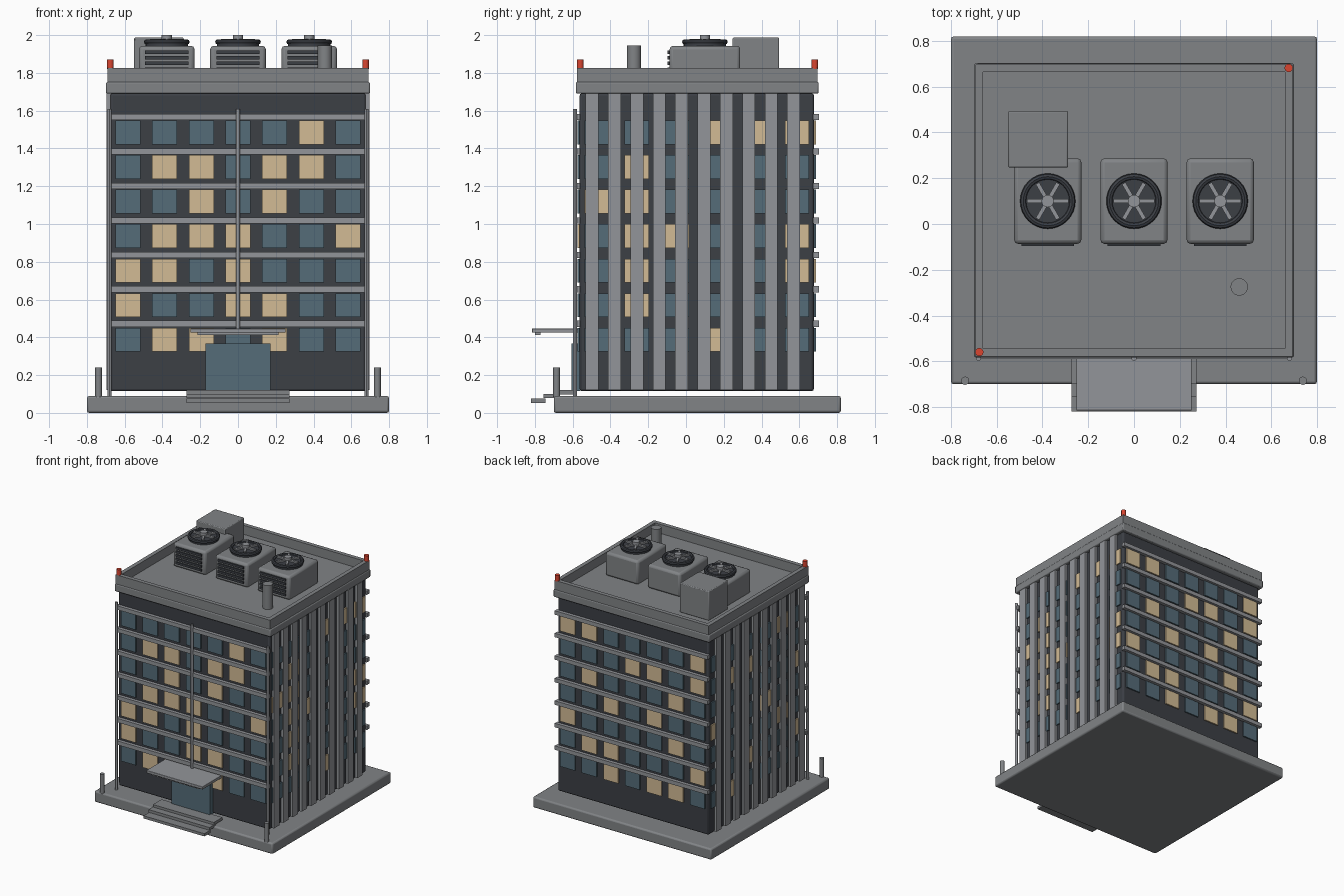
import bpy, math
from math import pi

if "Cube" in bpy.data.objects:
    bpy.data.objects.remove(bpy.data.objects["Cube"])

CY = 0.057  # centre of the tower in y


def mat(name, c):
    m = bpy.data.materials.new(name)
    m.diffuse_color = (*c, 1)
    m.use_nodes = True
    m.node_tree.nodes["Principled BSDF"].inputs["Base Color"].default_value = m.diffuse_color
    return m


DARK = mat("dark_cladding", (0.045, 0.05, 0.06))
GLASS = mat("blue_glass", (0.09, 0.15, 0.19))
LIT = mat("lit_glass", (0.65, 0.5, 0.3))
RED = mat("red_lamp", (0.7, 0.06, 0.03))
GREY = mat("concrete", (0.22, 0.23, 0.24))
LIGHT = mat("light_metal", (0.29, 0.3, 0.32))


def box(name, x0, x1, y0, y1, z0, z1, m=GREY, bevel=0.0):
    bpy.ops.mesh.primitive_cube_add(size=1, location=((x0 + x1) / 2, (y0 + y1) / 2, (z0 + z1) / 2))
    o = bpy.context.object
    o.name = name
    o.scale = (x1 - x0, y1 - y0, z1 - z0)
    bpy.ops.object.transform_apply(location=False, rotation=False, scale=True)
    o.data.materials.append(m)
    if bevel:
        b = o.modifiers.new("bevel", "BEVEL")
        b.width, b.segments = bevel, 2
        bpy.ops.object.shade_smooth_by_angle()
    return o


def cyl(name, x, y, z0, z1, r, m=GREY, n=20):
    bpy.ops.mesh.primitive_cylinder_add(vertices=n, radius=r, depth=z1 - z0, location=(x, y, (z0 + z1) / 2))
    o = bpy.context.object
    o.name = name
    o.data.materials.append(m)
    bpy.ops.object.shade_smooth_by_angle()
    return o


def boxes(name, cells, m):
    """One mesh object out of many boxes given as x0,x1,y0,y1,z0,z1."""
    v, f = [], []
    for c in cells:
        k = len(v)
        v += [(c[i], c[2 + j], c[4 + h]) for h in (0, 1) for j in (0, 1) for i in (0, 1)]
        f += [[k + i for i in q] for q in ((0, 2, 3, 1), (4, 5, 7, 6), (0, 1, 5, 4),
                                           (2, 6, 7, 3), (0, 4, 6, 2), (1, 3, 7, 5))]
    me = bpy.data.meshes.new(name)
    me.from_pydata(v, [], f)
    me.materials.append(m)
    o = bpy.data.objects.new(name, me)
    bpy.context.collection.objects.link(o)
    return o


# plinth and tower
box("base_slab", -0.8, 0.8, -0.7, 0.82, 0, 0.09, GREY, 0.012)
box("tower_body", -0.676, 0.676, -0.563, 0.677, 0.115, 1.692, DARK, 0.012)

# windows: lit columns per row, top row first
rows = [1.485 - 0.183 * i for i in range(7)]
lit = {
    "front": ["5", "1245", "24", "1236", "013", "034", "124"],
    "back": ["650", "320", "51", "42", "16", "540", "421"],
    "right": ["345", "1", "01", "125", "15", "1", "3"],
    "left": ["1", "34", "0", "25", "1", "03", "4"],
}
for side, pattern in lit.items():
    plain, warm = [], []
    for z, on in zip(rows, pattern):
        n = 7 if side in ("front", "back") else 6
        for c in range(n):
            if n == 7:
                x = (c - 3) * 0.194
                y = (-0.574, -0.555) if side == "front" else (0.67, 0.688)
                cell = (x - 0.066, x + 0.066, *y, z - 0.063, z + 0.063)
            else:
                y = CY + (c - 2.5) * 0.212
                x = (0.668, 0.686) if side == "right" else (-0.686, -0.668)
                cell = (*x, y - 0.064, y + 0.064, z - 0.063, z + 0.063)
            (warm if str(c) in on else plain).append(cell)
    boxes(side + "_windows", plain, GLASS)
    boxes(side + "_lit_windows", warm, LIT)

# floor bands on front and back, vertical fins on the sides
bands = [1.567 - 0.1825 * i for i in range(7)]
boxes("front_bands", [(-0.685, 0.685, -0.59, -0.56, z - 0.016, z + 0.016) for z in bands], LIGHT)
boxes("back_bands", [(-0.685, 0.685, 0.672, 0.704, z - 0.016, z + 0.016) for z in bands], LIGHT)
fins = [-0.497 + 0.1185 * i for i in range(10)]
for name, x0, x1 in (("right_fins", 0.67, 0.695), ("left_fins", -0.695, -0.67)):
    boxes(name, [(x0, x1, y - 0.034, y + 0.034, 0.12, 1.69) for y in fins], LIGHT)

# front pipes
for x, z0 in ((-0.68, 0.09), (0, 0.44), (0.68, 0.09)):
    cyl("front_pipe", x, -0.587, z0, 1.61, 0.011, LIGHT, 12)

# roof cornice and parapet
box("cornice", -0.699, 0.699, -0.583, 0.702, 1.69, 1.752, GREY, 0.008)
boxes("parapet", [(-0.692, 0.692, -0.578, -0.545, 1.745, 1.825),
                  (-0.692, 0.692, 0.664, 0.697, 1.745, 1.825),
                  (-0.692, -0.659, -0.545, 0.664, 1.745, 1.825),
                  (0.659, 0.692, -0.545, 0.664, 1.745, 1.825)], GREY)
for x, y in ((-0.676, -0.56), (0.676, 0.682)):
    cyl("warning_lamp", x, y, 1.82, 1.87, 0.018, RED, 16)

# roof machinery
box("stair_hut", -0.55, -0.288, 0.247, 0.493, 1.75, 1.987, GREY, 0.006)
cyl("vent_pipe", 0.46, -0.275, 1.75, 1.945, 0.038)
for cx in (-0.377, 0, 0.377):
    box("cooler_box", cx - 0.147, cx + 0.147, -0.087, 0.287, 1.75, 1.943, GREY, 0.018)
    boxes("cooler_louvres", [(cx - 0.115, cx + 0.115, -0.097, -0.08, z - 0.009, z + 0.009)
                             for z in (1.79, 1.82, 1.85, 1.88, 1.91)], DARK)
    cyl("fan_disc", cx, 0.1, 1.94, 1.968, 0.112, DARK, 32)
    bpy.ops.mesh.primitive_torus_add(major_segments=32, minor_segments=8, major_radius=0.107,
                                     minor_radius=0.014, location=(cx, 0.1, 1.964))
    ring = bpy.context.object
    ring.name = "fan_ring"
    ring.data.materials.append(DARK)
    bpy.ops.object.shade_smooth_by_angle()
    for k in range(3):
        blade = box("fan_blade", cx - 0.09, cx + 0.09, 0.091, 0.109, 1.968, 1.98, LIGHT)
        blade.rotation_euler.z = k * pi / 3
    cyl("fan_hub", cx, 0.1, 1.965, 2.0, 0.027, LIGHT)

# entrance
box("entrance_glass", -0.172, 0.172, -0.607, -0.56, 0.115, 0.367, GLASS)
box("canopy", -0.252, 0.252, -0.815, -0.56, 0.425, 0.447, LIGHT, 0.003)
box("canopy_lip", -0.215, 0.215, -0.8, -0.77, 0.412, 0.427, LIGHT)
for y0, y1, z in ((-0.82, -0.745, 0.075), (-0.755, -0.68, 0.1), (-0.7, -0.59, 0.12)):
    box("entrance_step", -0.273, 0.273, y0, y1, z - 0.022, z, GREY)
for x in (-0.738, 0.738):
    cyl("bollard", x, -0.685, 0.085, 0.24, 0.018, GREY, 16)
